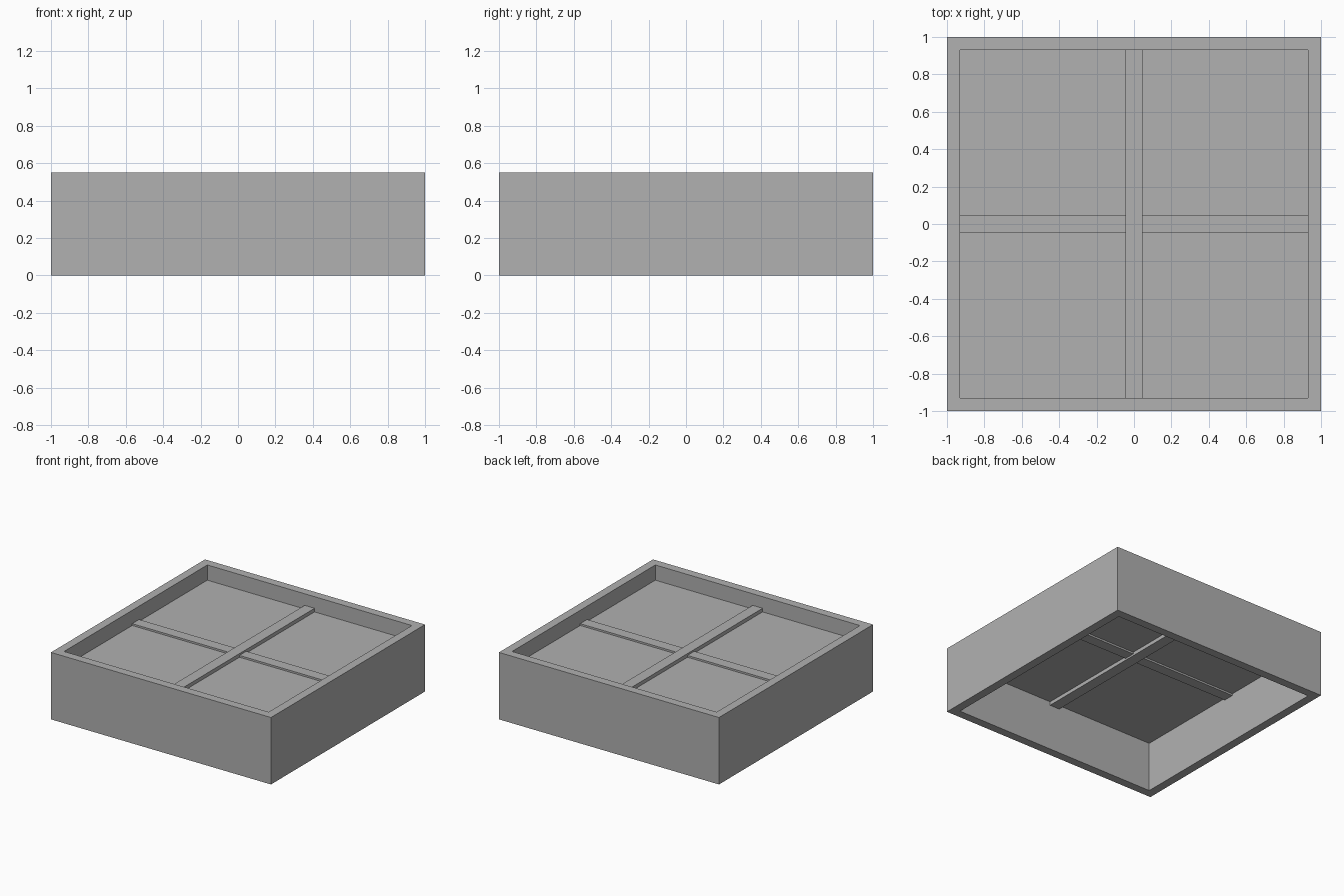
import bpy
import bmesh

cube = bpy.data.objects.get("Cube")
if cube:
    bpy.data.objects.remove(cube, do_unlink=True)

# One plain grey for the whole window
GREY = (0.44, 0.44, 0.44, 1)
grey = bpy.data.materials.new("plain_grey")
grey.use_nodes = True
grey.diffuse_color = GREY
grey.node_tree.nodes["Principled BSDF"].inputs["Base Color"].default_value = GREY

HEIGHT = 0.55    # frame depth
INNER = 0.93     # half width of the opening
MID = 0.4175     # height of the pane's middle plane
BAR = 0.045      # half width of a glazing bar


def add_object(name, bm):
    bmesh.ops.recalc_face_normals(bm, faces=bm.faces)
    mesh = bpy.data.meshes.new(name)
    bm.to_mesh(mesh)
    bm.free()
    mesh.materials.append(grey)
    obj = bpy.data.objects.new(name, mesh)
    bpy.context.collection.objects.link(obj)
    return obj


def add_box(name, half_x, half_y, thickness):
    """Box centred on the pane's middle plane."""
    bm = bmesh.new()
    bmesh.ops.create_cube(bm, size=1)
    bmesh.ops.scale(bm, vec=(2 * half_x, 2 * half_y, thickness), verts=bm.verts)
    bmesh.ops.translate(bm, vec=(0, 0, MID), verts=bm.verts)
    return add_object(name, bm)


# Square frame, open at the top and bottom
bm = bmesh.new()
corners = [(-1, -1), (1, -1), (1, 1), (-1, 1)]
rings = [[bm.verts.new((x * r, y * r, z)) for x, y in corners]
         for r, z in ((1, 0), (1, HEIGHT), (INNER, HEIGHT), (INNER, 0))]
for k, ring in enumerate(rings):
    following = rings[(k + 1) % len(rings)]
    for i in range(4):
        j = (i + 1) % 4
        bm.faces.new((ring[i], ring[j], following[j], following[i]))
add_object("window_frame", bm)

# Pane and the two crossing glazing bars, the lengthwise one thicker
add_box("window_pane", INNER, INNER, 0.015)
add_box("long_glazing_bar", BAR, INNER, 0.075)
add_box("cross_glazing_bar", INNER, BAR, 0.045)
